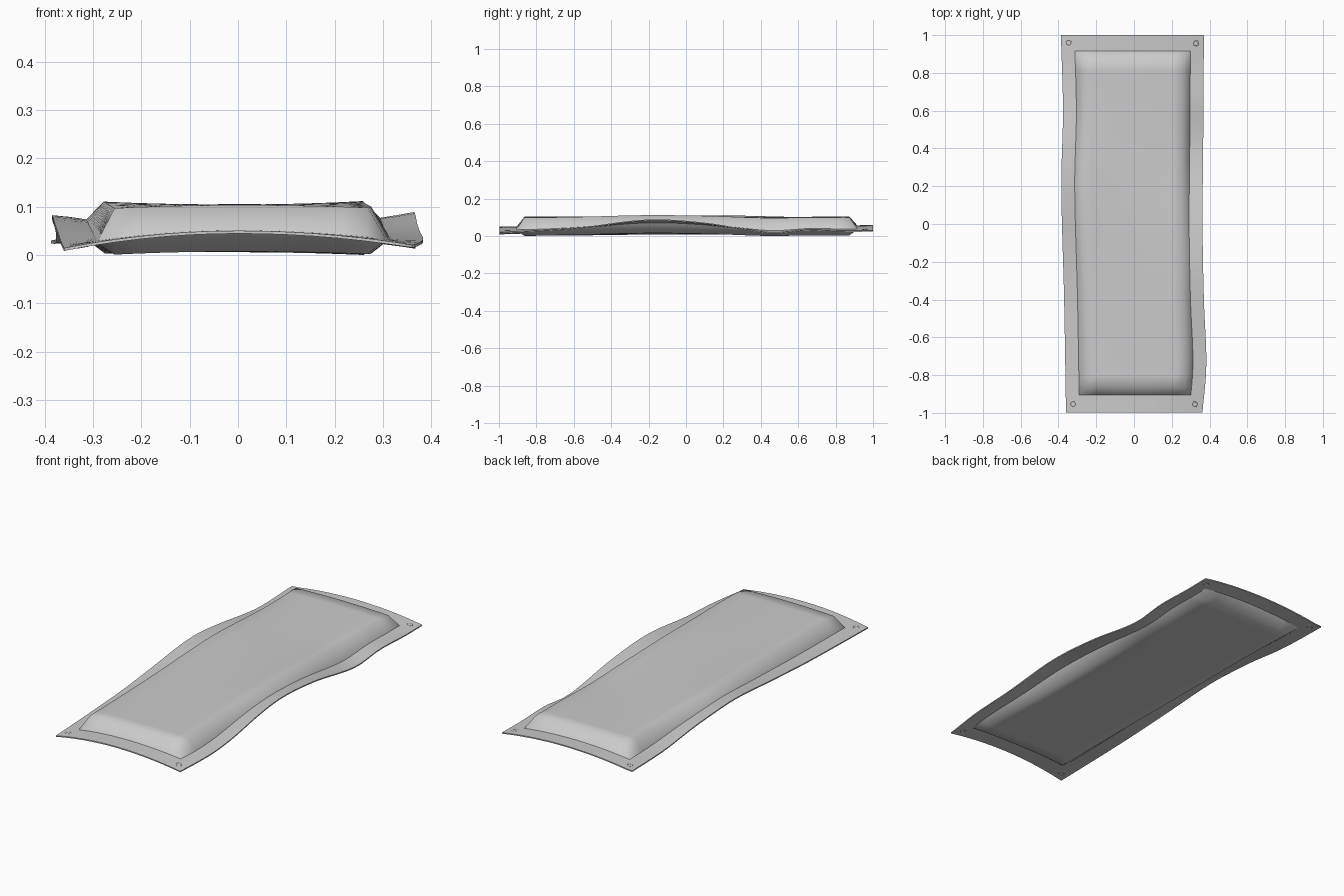
import bpy, bmesh, math
from mathutils import Vector

if "Cube" in bpy.data.objects:
    bpy.data.objects.remove(bpy.data.objects["Cube"])


def curve(keys, y):
    """Catmull-Rom through (y, value) keys."""
    n = len(keys)
    i = 0
    while i < n - 2 and y > keys[i + 1][0]:
        i += 1
    (y0, a), (y1, b) = keys[i], keys[i + 1]
    m0 = (b - keys[max(i - 1, 0)][1]) / (y1 - keys[max(i - 1, 0)][0])
    j = min(i + 2, n - 1)
    m1 = (keys[j][1] - a) / (keys[j][0] - y0)
    d = y1 - y0
    t = (y - y0) / d
    return ((2*t**3 - 3*t*t + 1) * a + (t**3 - 2*t*t + t) * d * m0
            + (3*t*t - 2*t**3) * b + (t**3 - t*t) * d * m1)


# Wavy border: plan outline and heights along the length
LEFT_X = [(-1, -.36), (-.4, -.37), (.2, -.385), (.6, -.376), (1, -.387)]
RIGHT_X = [(-1, .362), (-.75, .383), (-.4, .37), (0, .363), (.5, .367), (1, .37)]
LEFT_Z = [(-1, .02), (-.5, .04), (-.2, .062), (.15, .09), (.4, .075), (.7, .04), (1, .038)]
RIGHT_Z = [(-1, .027), (-.6, .05), (-.2, .097), (.1, .08), (.45, .026), (.65, .042), (.85, .036), (1, .037)]
MID_Z = [(-1, .058), (0, .062), (.5, .055), (1, .067)]
SEAM_LO, SEAM_HI = -.905, .915


def border_z(x, y):
    edge = curve(LEFT_Z if x < 0 else RIGHT_Z, y)
    c = curve(MID_Z, y)
    return c + (edge - c) * min(1, abs(x) / .37) ** 2


def row_x(y):
    l, r = curve(LEFT_X, y), curve(RIGHT_X, y)
    sl, sr = l + .071, r - .071
    a, b = sl + .036, sr - .036
    inner = [a + (b - a) * k / 10 for k in range(11)]
    return [l, (l + sl) / 2, sl] + inner + [sr, (r + sr) / 2, r]


a, b = SEAM_LO + .042, SEAM_HI - .042
ys = [-.997, -.95, SEAM_LO] + [a + (b - a) * k / 28 for k in range(29)] + [SEAM_HI, .955, 1]
NX, NY = 17, len(ys)

# Padded mat: stuffed centre with a thin flat border
bm = bmesh.new()
sheets = []
for side in (1, -1):
    grid = []
    for j, y in enumerate(ys):
        row = []
        for i, x in enumerate(row_x(y)):
            m = border_z(x, y)
            if 3 <= i <= NX - 4 and 3 <= j <= NY - 4:
                z = .0585 + side * .048 + .4 * (m - .04)
            else:
                z = m + side * .003
            row.append(bm.verts.new((x, y, z)))
        grid.append(row)
    sheets.append(grid)
    for j in range(NY - 1):
        for i in range(NX - 1):
            q = [grid[j][i], grid[j][i + 1], grid[j + 1][i + 1], grid[j + 1][i]]
            bm.faces.new(q if side > 0 else q[::-1])

# Border rim joining both sheets, and the sharp seam loops
loop = ([(0, i) for i in range(NX - 1)] + [(j, NX - 1) for j in range(NY - 1)]
        + [(NY - 1, i) for i in range(NX - 1, 0, -1)] + [(j, 0) for j in range(NY - 1, 0, -1)])
top, bot = sheets
for (j, i), (j2, i2) in zip(loop, loop[1:] + loop[:1]):
    bm.faces.new([bot[j][i], bot[j2][i2], top[j2][i2], top[j][i]])
for f in bm.faces:
    f.smooth = True


def sharpen(g, k):
    pairs = [((j, i), (j, i + 1)) for j in (k, NY - 1 - k) for i in range(k, NX - 1 - k)]
    pairs += [((j, i), (j + 1, i)) for i in (k, NX - 1 - k) for j in range(k, NY - 1 - k)]
    for p, q in pairs:
        bm.edges.get((g[p[0]][p[1]], g[q[0]][q[1]])).smooth = False


for g in sheets:
    sharpen(g, 0)
    sharpen(g, 2)
bmesh.ops.recalc_face_normals(bm, faces=bm.faces)
lowest = min(v.co.z for v in bm.verts)
bmesh.ops.translate(bm, verts=bm.verts, vec=(0, 0, -lowest))
me = bpy.data.meshes.new("padded_mat")
bm.to_mesh(me)
bm.free()
bpy.context.collection.objects.link(bpy.data.objects.new("padded_mat", me))

# Corner eyelets tilted to the border
for n, (x, y) in enumerate([(-.346, .96), (.328, .957), (-.322, -.953), (.322, -.953)]):
    e = .01
    normal = Vector((border_z(x - e, y) - border_z(x + e, y),
                     border_z(x, y - e) - border_z(x, y + e), 2 * e))
    bpy.ops.mesh.primitive_torus_add(major_radius=.013, minor_radius=.0045,
                                     major_segments=16, minor_segments=8,
                                     location=(x, y, border_z(x, y) - lowest),
                                     rotation=normal.to_track_quat('Z', 'Y').to_euler())
    bpy.context.object.name = f"eyelet_{n + 1}"
    bpy.ops.object.shade_smooth_by_angle()
